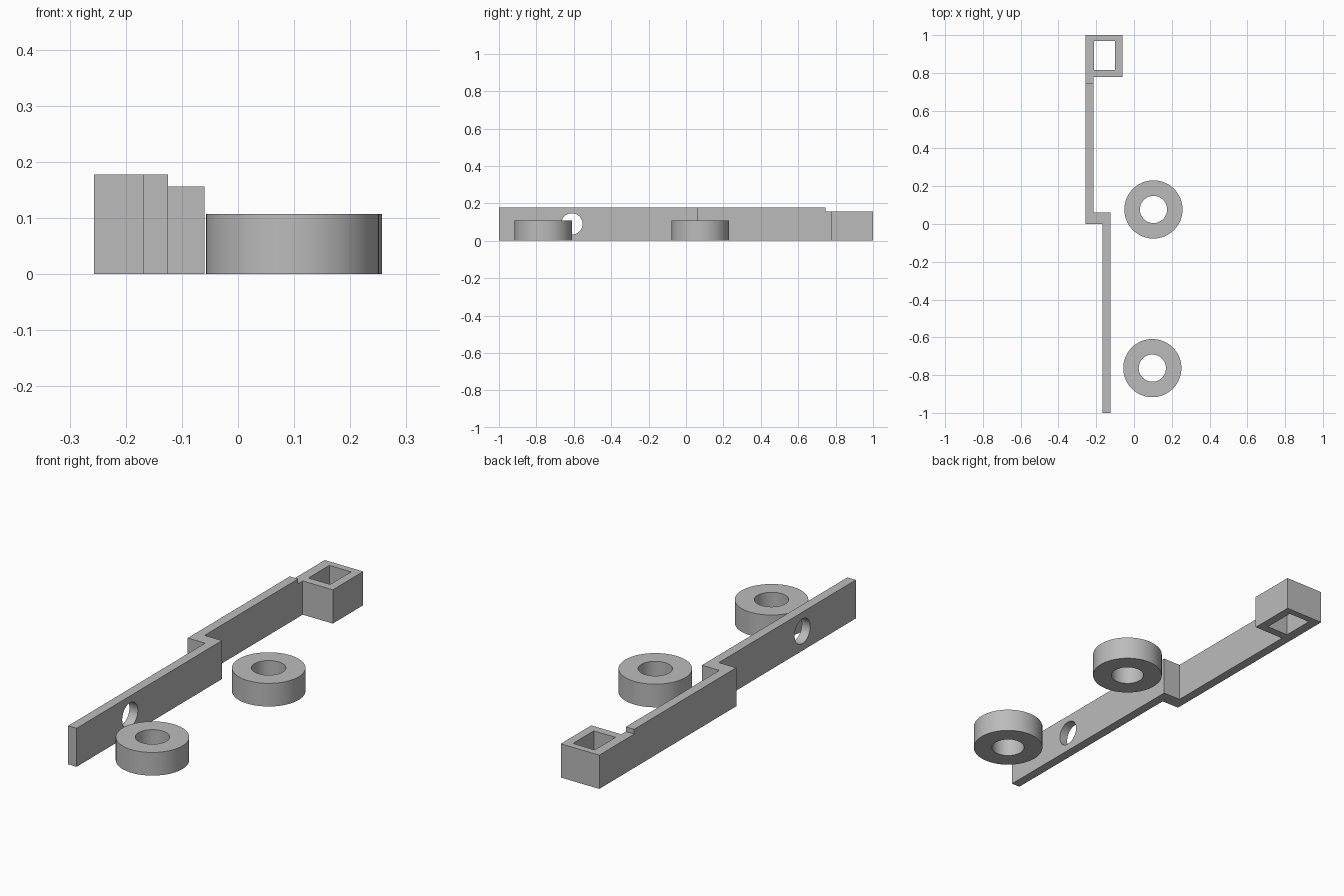
import bpy
import bmesh
from math import pi
from mathutils import Matrix, Vector

cube = bpy.data.objects.get("Cube")
if cube:
    bpy.data.objects.remove(cube, do_unlink=True)

# Single plain grey
GREY = (0.5, 0.5, 0.5, 1)
grey = bpy.data.materials.new("plain grey")
grey.use_nodes = True
grey.diffuse_color = GREY
grey.node_tree.nodes["Principled BSDF"].inputs["Base Color"].default_value = GREY


def make_object(name, bm):
    bmesh.ops.recalc_face_normals(bm, faces=bm.faces)
    mesh = bpy.data.meshes.new(name)
    bm.to_mesh(mesh)
    bm.free()
    mesh.materials.append(grey)
    obj = bpy.data.objects.new(name, mesh)
    bpy.context.collection.objects.link(obj)
    return obj


def smooth(obj):
    bpy.ops.object.select_all(action="DESELECT")
    obj.select_set(True)
    bpy.context.view_layer.objects.active = obj
    bpy.ops.object.shade_smooth_by_angle(angle=pi / 6)


def prism(name, outline, height):
    bm = bmesh.new()
    face = bm.faces.new([bm.verts.new((x, y, 0)) for x, y in outline])
    top = bmesh.ops.extrude_face_region(bm, geom=[face])["geom"]
    bmesh.ops.translate(bm, vec=(0, 0, height),
                        verts=[v for v in top if isinstance(v, bmesh.types.BMVert)])
    return make_object(name, bm)


def box(name, low, high):
    low, high = Vector(low), Vector(high)
    bm = bmesh.new()
    bmesh.ops.create_cube(bm, size=1, matrix=Matrix.Translation((low + high) / 2)
                          @ Matrix.Diagonal((*(high - low), 1)))
    return make_object(name, bm)


def cut(obj, cutter):
    mod = obj.modifiers.new("cut", "BOOLEAN")
    mod.operation = "DIFFERENCE"
    mod.solver = "EXACT"
    mod.object = cutter
    cutter.hide_render = True
    bpy.ops.object.select_all(action="DESELECT")
    obj.select_set(True)
    bpy.context.view_layer.objects.active = obj
    bpy.ops.object.modifier_apply(modifier=mod.name)
    bpy.data.objects.remove(cutter, do_unlink=True)


def ring(name, x, y, inner, outer, height):
    bm = bmesh.new()
    verts = [bm.verts.new(p) for p in
             ((inner, 0, 0), (outer, 0, 0), (outer, 0, height), (inner, 0, height))]
    edges = [bm.edges.new((verts[i], verts[(i + 1) % 4])) for i in range(4)]
    bmesh.ops.spin(bm, geom=verts + edges, axis=(0, 0, 1), cent=(0, 0, 0),
                   angle=2 * pi, steps=64, use_merge=True)
    bmesh.ops.remove_doubles(bm, verts=bm.verts, dist=0.0005)
    obj = make_object(name, bm)
    obj.location = (x, y, 0)
    smooth(obj)


# Cranked arm with the socket block at its back end
BACK_OUT, BACK_IN = -0.257, -0.214
FRONT_OUT, FRONT_IN = -0.168, -0.125
SOCKET_SIDE = -0.06
arm = prism("cranked_arm", [
    (FRONT_OUT, -1), (FRONT_IN, -1), (FRONT_IN, 0.062), (BACK_IN, 0.062),
    (BACK_IN, 0.778), (SOCKET_SIDE, 0.778), (SOCKET_SIDE, 1),
    (BACK_OUT, 1), (BACK_OUT, 0), (FRONT_OUT, 0)], 0.178)

# Lower step and square opening of the socket
cut(arm, box("step_cutter", (-0.4, 0.745, 0.156), (0.1, 1.1, 0.3)))
cut(arm, box("socket_cutter", (-0.211, 0.816, -0.1), (-0.1, 0.968, 0.3)))

# Round hole through the front bar
bm = bmesh.new()
bmesh.ops.create_cone(bm, cap_ends=True, segments=48, radius1=0.057, radius2=0.057,
                      depth=0.2, matrix=Matrix.Translation((-0.146, -0.61, 0.09))
                      @ Matrix.Rotation(pi / 2, 4, "Y"))
cut(arm, make_object("hole_cutter", bm))
smooth(arm)

# Loose spacer rings
ring("back_ring", 0.103, 0.077, 0.072, 0.154, 0.107)
ring("front_ring", 0.097, -0.763, 0.072, 0.154, 0.107)
